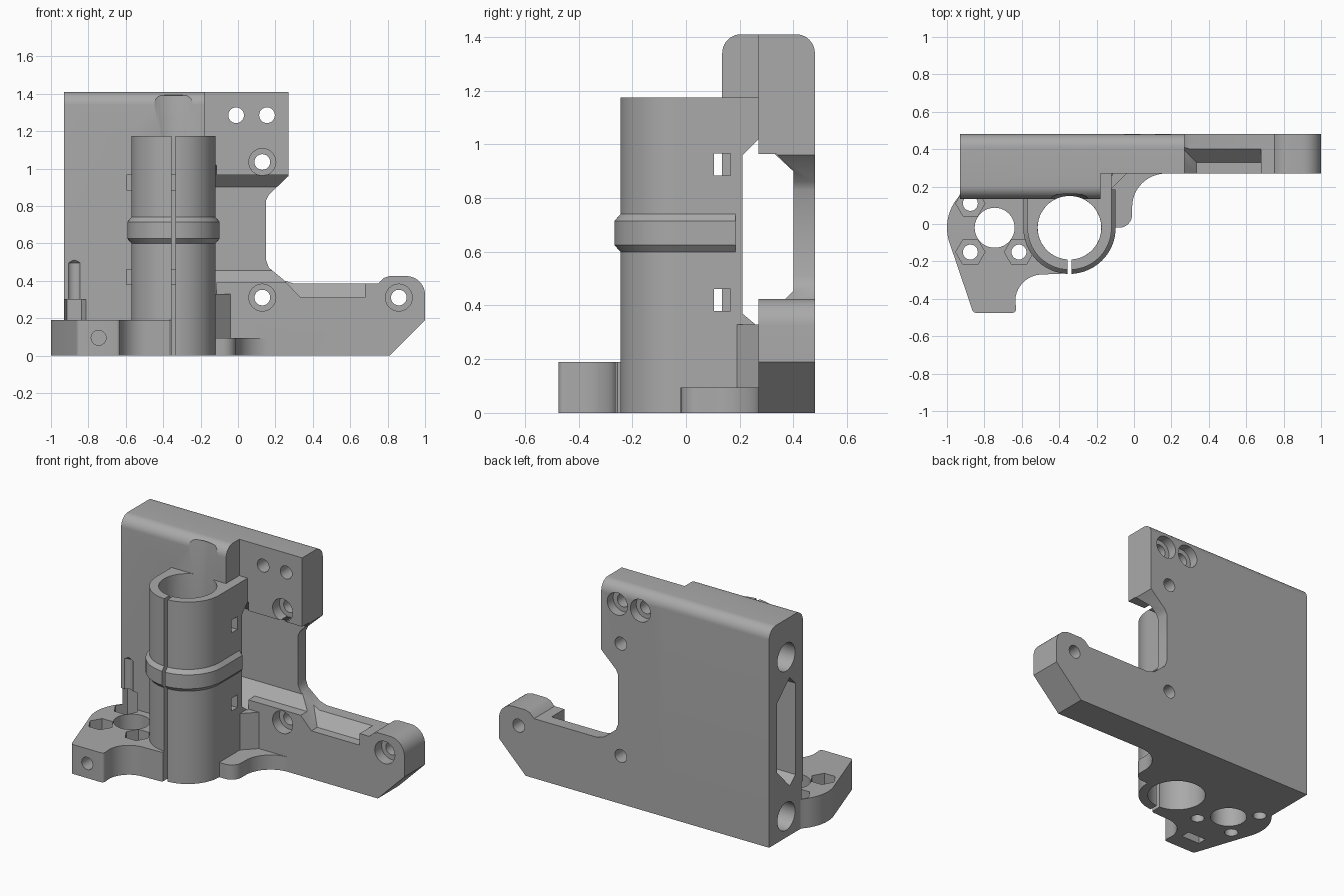
import bpy, bmesh
from math import sin, cos, radians
from mathutils import Vector

old = bpy.data.objects.get("Cube")
if old:
    bpy.data.objects.remove(old, do_unlink=True)

grey = bpy.data.materials.new("plain_grey")
grey.use_nodes = True
COLOUR = (0.40, 0.40, 0.40, 1)
grey.diffuse_color = COLOUR
grey.node_tree.nodes["Principled BSDF"].inputs["Base Color"].default_value = COLOUR

# Ways to place a flat profile (u, v) at depth d along each axis
PLACE = {"x": lambda u, v, d: (d, u, v),
         "y": lambda u, v, d: (u, d, v),
         "z": lambda u, v, d: (u, v, d)}


def arc(cx, cy, r, a0, a1, n=10):
    steps = [radians(a0 + (a1 - a0) * i / n) for i in range(n + 1)]
    return [(cx + r * cos(a), cy + r * sin(a)) for a in steps]


def circle(cx, cy, r, n=40):
    return arc(cx, cy, r, 0, 360 - 360 / n, n - 1)


def rect(u0, u1, v0, v1):
    return [(u0, v0), (u1, v0), (u1, v1), (u0, v1)]


def make(name, bm):
    bmesh.ops.recalc_face_normals(bm, faces=bm.faces)
    mesh = bpy.data.meshes.new(name)
    bm.to_mesh(mesh)
    bm.free()
    mesh.materials.append(grey)
    obj = bpy.data.objects.new(name, mesh)
    bpy.context.collection.objects.link(obj)
    return obj


def loft(name, axis, layers):
    """Join profiles of equal length, given as (depth, profile)."""
    bm = bmesh.new()
    rings = [[bm.verts.new(PLACE[axis](u, v, d)) for u, v in prof] for d, prof in layers]
    for a, b in zip(rings, rings[1:]):
        for i in range(len(a)):
            j = (i + 1) % len(a)
            bm.faces.new((a[i], a[j], b[j], b[i]))
    bm.faces.new(rings[0])
    bm.faces.new(rings[-1])
    return make(name, bm)


def prism(name, axis, prof, d0, d1):
    return loft(name, axis, [(d0, prof), (d1, prof)])


def combine(target, other, operation):
    mod = target.modifiers.new("join", "BOOLEAN")
    mod.operation, mod.solver, mod.object = operation, "EXACT", other
    bpy.context.view_layer.update()
    graph = bpy.context.evaluated_depsgraph_get()
    mesh = bpy.data.meshes.new_from_object(target.evaluated_get(graph))
    target.modifiers.clear()
    target.data = mesh
    bpy.data.objects.remove(other, do_unlink=True)


def add(other):
    combine(body, other, "UNION")


def cut(axis, prof, d0, d1):
    combine(body, prism("cutter", axis, prof, d0, d1), "DIFFERENCE")


BX, BY = -0.345, -0.02      # bearing axis
NX, NY = -0.745, -0.02      # lead nut axis


def u_shape(r, back):
    return [(BX + r, back), (BX - r, back)] + arc(BX, BY, r, 180, 360, 32)


# Rod block with rounded top edges
block = ([(0.135, 0), (0.48, 0)] + arc(0.41, 1.34, 0.07, 0, 90)
         + arc(0.205, 1.34, 0.07, 90, 180))
body = prism("carriage_end_bracket", "x", block, -0.93, -0.18)

# Back plate and long side arm
plate = ([(-0.5, 0), (0.81, 0), (1, 0.19)] + arc(0.9, 0.325, 0.1, 0, 90)
         + [(0.81, 0.425), (0.78, 0.415), (0.75, 0.385), (0.30, 0.385), (0.25, 0.4)]
         + [(0.165, 0.47), (0.15, 0.51), (0.15, 0.83), (0.165, 0.86), (0.27, 0.96),
            (0.27, 1.41), (-0.5, 1.41)])
arm = prism("arm", "y", plate, 0.27, 0.48)
corner = [(0.5, 1.34)] + arc(0.41, 1.34, 0.07, 0, 90) + [(0.41, 1.5), (0.5, 1.5)]
combine(arm, prism("cutter", "x", corner, -0.6, 0.4), "DIFFERENCE")
add(arm)

# Bearing holder with a raised collar
add(prism("holder", "z", u_shape(0.225, 0.27), 0, 1.175))
add(loft("collar", "z", [(z, u_shape(r, 0.185)) for z, r in
                         ((0.6, 0.225), (0.625, 0.247), (0.715, 0.247), (0.74, 0.225))]))

# Lead nut base
base = ([(-0.6, 0.25), (-0.93, 0.25), (-0.93, 0.16)] + arc(-0.75, NY, 0.25, 140, 202, 14)
        + arc(-0.845, -0.455, 0.02, 200, 270, 4) + arc(-0.65, -0.455, 0.02, 270, 350, 4)
        + arc(-0.49, -0.415, 0.145, 175, 90, 12) + [(-0.37, -0.265), (-0.355, -0.255),
                                                    (-0.355, 0.25)])
add(prism("base", "z", base, 0, 0.19))

# Low foot and corner rib between holder and plate
foot = ([(-0.3, 0.3), (-0.3, -0.02), (-0.08, -0.02)] + arc(-0.08, 0.05, 0.07, 270, 360, 8)
        + arc(0.17, 0.09, 0.18, 180, 90, 12) + [(0.17, 0.3)])
add(prism("foot", "z", foot, 0, 0.095))
rib = [(-0.3, 0.3), (-0.3, 0.19), (-0.12, 0.19), (-0.04, 0.27), (-0.04, 0.3)]
add(prism("rib", "z", rib, 0, 0.33))

# Bearing bore, flare above it and front slit
cut("z", circle(BX, BY, 0.17, 64), -0.1, 1.175)
flare = loft("cutter", "z", [(1.17, circle(BX, BY, 0.17, 64)), (1.39, circle(BX, BY, 0.19, 64)),
                             (1.42, circle(BX, BY, 0.12, 64))])
combine(body, flare, "DIFFERENCE")
cut("z", rect(BX - 0.011, BX + 0.011, -0.4, BY), -0.1, 1.3)

# Tie slots behind the bearing
for z in (0.42, 0.925):
    cut("x", rect(0.105, 0.165, z - 0.041, z + 0.041), -0.595, -0.05)

# Belt channel through the block and the open side
cut("x", [(0.21, 0.37), (0.27, 0.32), (0.4, 0.455), (0.4, 0.9), (0.27, 1.02), (0.21, 0.96)],
    -1.1, -0.115)
cut("x", [(0.2, 0.39), (0.335, 0.39), (0.4, 0.455), (0.4, 0.9), (0.335, 0.965), (0.2, 0.965)],
    -0.12, 0.4)

# Sloped belt recess in the arm
recess = loft("cutter", "z", [(0.31, rect(0.335, 0.68, 0.2, 0.33)),
                              (0.40, rect(0.25, 0.68, 0.2, 0.415))])
combine(body, recess, "DIFFERENCE")

# Blind rod holes
for z in (0.137, 1.165):
    cut("x", circle(0.305, z, 0.09), -1.1, -0.2)

# Screw holes: countersunk at the back on top, at the front elsewhere
for x, z, d0, d1 in ((-0.01, 1.285, 0.42, 0.6), (0.155, 1.285, 0.42, 0.6),
                     (0.13, 1.035, 0.2, 0.34), (0.13, 0.31, 0.2, 0.34),
                     (0.86, 0.31, 0.2, 0.34)):
    cut("y", circle(x, z, 0.042, 24), 0.2, 0.6)
    cut("y", circle(x, z, 0.072, 32), d0, d1)

# Lead nut hole, its three bolts with hexagonal traps
cut("z", circle(NX, NY, 0.107), -0.1, 0.3)
for sx, sy in ((-1, -1), (1, -1), (-1, 1)):
    x, y = NX + 0.13 * sx, NY + 0.13 * sy
    top = 0.3 if sy > 0 else 0.25
    cut("z", circle(x, y, 0.078, 6), 0.11, top)
    if sy > 0:
        bolt = loft("cutter", "z", [(z, circle(x, y, r, 24)) for z, r in
                                    ((-0.1, 0.04), (0.495, 0.04), (0.52, 0.015))])
        combine(body, bolt, "DIFFERENCE")
    else:
        cut("z", circle(x, y, 0.04, 24), -0.1, 0.3)

# Front adjusting screw and its nut slot from below
cut("y", circle(NX, 0.095, 0.04, 24), -0.6, -0.25)
cut("z", rect(NX - 0.065, NX + 0.065, -0.37, -0.31), -0.1, 0.15)

# Smooth curves, sharp edges
bpy.ops.object.select_all(action="DESELECT")
body.select_set(True)
bpy.context.view_layer.objects.active = body
bpy.ops.object.shade_smooth_by_angle(angle=radians(30))
